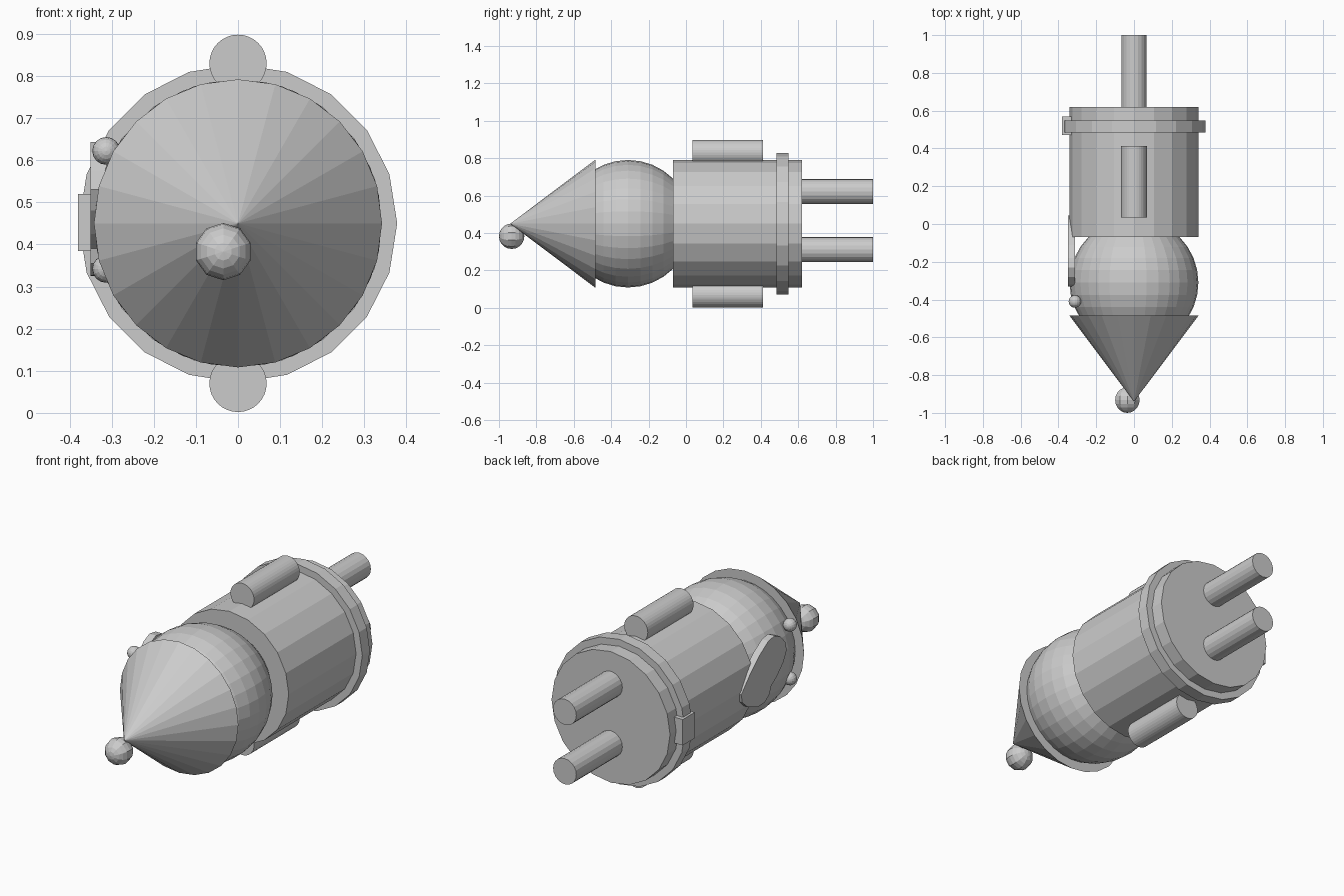
import bpy, bmesh
from math import pi
from mathutils import Matrix, Vector

old = bpy.data.objects.get("Cube")
if old:
    bpy.data.objects.remove(old, do_unlink=True)

grey = bpy.data.materials.new("plain grey")
grey.use_nodes = True
grey.diffuse_color = (0.6, 0.6, 0.6, 1)
grey.node_tree.nodes["Principled BSDF"].inputs["Base Color"].default_value = (0.6, 0.6, 0.6, 1)

AXIS_Z = 0.45
ALONG_Y = Matrix.Rotation(pi / 2, 4, "X")   # local +z points to the front


def finish(name, bm):
    bmesh.ops.recalc_face_normals(bm, faces=bm.faces)
    mesh = bpy.data.meshes.new(name)
    bm.to_mesh(mesh)
    bm.free()
    mesh.materials.append(grey)
    obj = bpy.data.objects.new(name, mesh)
    bpy.context.collection.objects.link(obj)
    return obj


def tube(name, x, z, y_front, y_back, r_back, sides, r_front=None):
    """Cylinder or cone lying along y."""
    bm = bmesh.new()
    place = Matrix.Translation((x, (y_front + y_back) / 2, z)) @ ALONG_Y
    bmesh.ops.create_cone(bm, cap_ends=True, segments=sides, radius1=r_back,
                          radius2=r_back if r_front is None else r_front,
                          depth=y_back - y_front, matrix=place)
    return finish(name, bm)


def ball(name, centre, r, segments, rings):
    bm = bmesh.new()
    bmesh.ops.create_uvsphere(bm, u_segments=segments, v_segments=rings, radius=r,
                              matrix=Matrix.Translation(centre) @ ALONG_Y)
    return finish(name, bm)


# Body, belt, head and pointed hat
tube("body", 0, AXIS_Z, -0.07, 0.62, 0.342, 20)
tube("belt", 0, AXIS_Z, 0.485, 0.548, 0.378, 20)
ball("head", (0, -0.31, AXIS_Z), 0.341, 32, 16)
tube("hat", 0, AXIS_Z, -0.94, -0.485, 0.342, 24, 0)
ball("hat_bobble", (-0.035, -0.932, 0.383), 0.068, 10, 10)

# Arms above and below the body, legs at the back
for side, arm_z, leg_z in (("left", 0.83, 0.622), ("right", 0.07, 0.312)):
    tube(side + "_arm", 0, arm_z, 0.035, 0.412, 0.068, 32)
    tube(side + "_leg", 0, leg_z, 0.58, 1.0, 0.067, 20)

# Eyes
for side, z in (("left", 0.622), ("right", 0.342)):
    ball(side + "_eye", (-0.313, -0.41, z), 0.033, 16, 10)

# Belt buckle
bm = bmesh.new()
bmesh.ops.create_cube(bm, size=1, matrix=Matrix.Translation((-0.355, 0.52, 0.452))
                      @ Matrix.Diagonal((0.05, 0.1, 0.135, 1)))
finish("buckle", bm)

# Flat lobed beard: outline in y, z thickened along x
outline = [(0.045, 0.44), (-0.03, 0.52), (-0.11, 0.59), (-0.18, 0.635), (-0.23, 0.643),
           (-0.28, 0.62), (-0.32, 0.575), (-0.33, 0.53), (-0.305, 0.48), (-0.25, 0.425),
           (-0.2, 0.39), (-0.19, 0.355), (-0.15, 0.326), (-0.09, 0.325), (-0.01, 0.355),
           (0.035, 0.395)]
bm = bmesh.new()
face = bm.faces.new([bm.verts.new((-0.35, y, z)) for y, z in outline])
extruded = bmesh.ops.extrude_face_region(bm, geom=[face], use_keep_orig=True)
moved = [g for g in extruded["geom"] if isinstance(g, bmesh.types.BMVert)]
bmesh.ops.translate(bm, verts=moved, vec=Vector((0.038, 0, 0)))
finish("beard", bm)
